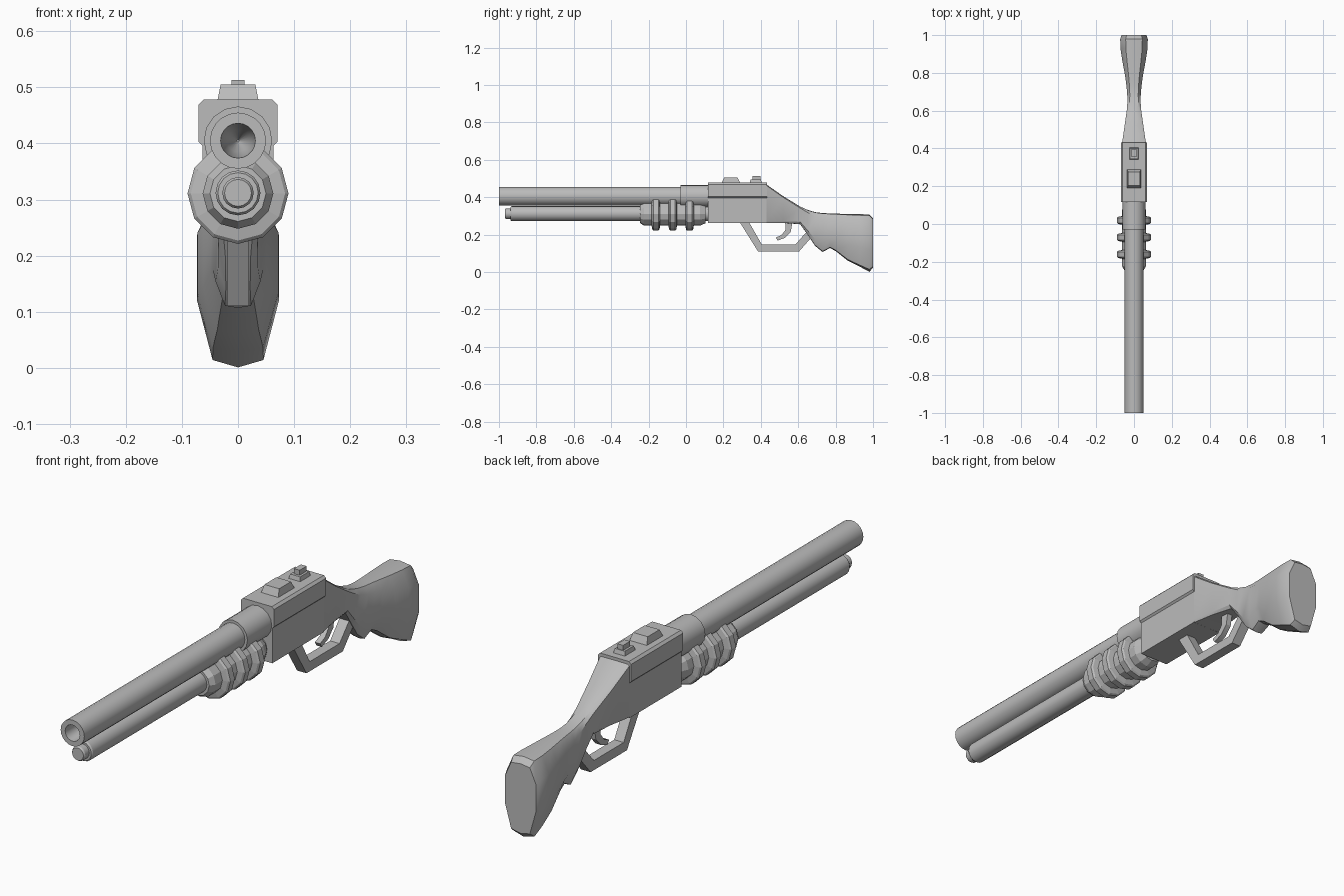
import bpy, bmesh, math

steel = bpy.data.materials.new("grey")
steel.diffuse_color = (0.5, 0.5, 0.5, 1)


def finish(name, bm, angle=30):
    bmesh.ops.remove_doubles(bm, verts=bm.verts, dist=1e-5)
    bmesh.ops.recalc_face_normals(bm, faces=bm.faces)
    me = bpy.data.meshes.new(name)
    bm.to_mesh(me)
    bm.free()
    ob = bpy.data.objects.new(name, me)
    bpy.context.collection.objects.link(ob)
    me.materials.append(steel)
    bpy.ops.object.select_all(action='DESELECT')
    bpy.context.view_layer.objects.active = ob
    ob.select_set(True)
    if angle:
        bpy.ops.object.shade_smooth_by_angle(angle=math.radians(angle))
    return ob


def skin(name, rings, angle=30):
    """Bridge equal-length point rings and cap both ends."""
    bm = bmesh.new()
    vs = [[bm.verts.new(p) for p in r] for r in rings]
    n = len(rings[0])
    for a, b in zip(vs, vs[1:]):
        for i in range(n):
            j = (i + 1) % n
            bm.faces.new((a[i], a[j], b[j], b[i]))
    bm.faces.new(vs[0])
    bm.faces.new(vs[-1])
    return finish(name, bm, angle)


def turned(name, z, profile, sides, angle=30):
    """Round part along y from (y, radius) pairs."""
    return skin(name, [[(r * math.cos(2 * math.pi * i / sides), y,
                         z + r * math.sin(2 * math.pi * i / sides))
                        for i in range(sides)] for y, r in profile], angle)


def plate(name, outline, half):
    """Side outline of (y, z) points given thickness in x."""
    return skin(name, [[(x, y, z) for y, z in outline] for x in (-half, half)])


def block(name, y0, y1, z0, z1, half, inset=0.0, slope=0.0):
    """Box whose top may be inset in x and sloped in at both ends."""
    return skin(name, [[(-half, y0, z0), (half, y0, z0), (half, y1, z0), (-half, y1, z0)],
                       [(-half + inset, y0 + slope, z1), (half - inset, y0 + slope, z1),
                        (half - inset, y1 - slope, z1), (-half + inset, y1 - slope, z1)]])


# Barrel with hollow muzzle, and the sleeve joining it to the receiver
turned("barrel", 0.405, [(-0.85, 0.002), (-0.90, 0.02), (-0.95, 0.028), (-1, 0.031),
                         (-1, 0.05), (0.13, 0.05)], 20)
turned("barrel_sleeve", 0.405, [(-0.03, 0.05), (-0.03, 0.061), (0.13, 0.061)], 16)

# Magazine tube with end cap
turned("magazine_tube", 0.312, [(-0.968, 0.024), (-0.962, 0.028), (-0.938, 0.028),
                                (-0.938, 0.036), (-0.932, 0.04), (0.13, 0.04)], 16)

# Ribbed pump grip
pump = [(-0.245, 0.05), (-0.225, 0.063)]
for y in (-0.18, -0.09, 0.0):
    pump += [(y - 0.004, 0.063), (y, 0.084), (y + 0.006, 0.09),
             (y + 0.032, 0.09), (y + 0.038, 0.084), (y + 0.042, 0.063)]
pump += [(0.075, 0.063), (0.105, 0.05)]
turned("pump_grip", 0.311, pump, 12, 0)

# Receiver body with a wider chamfered cover
block("receiver", 0.117, 0.43, 0.262, 0.42, 0.063)
c = 0.009
cover = [(-0.063, 0.396), (-0.07, 0.403), (-0.07, 0.478 - c), (-0.07 + c, 0.478),
         (0.07 - c, 0.478), (0.07, 0.478 - c), (0.07, 0.403), (0.063, 0.396)]
skin("receiver_cover", [[(x, y, z) for x, z in cover] for y in (0.117, 0.432)])

# Raised sights
block("front_rail", 0.19, 0.29, 0.475, 0.505, 0.037, 0.006, 0.014)
block("rear_sight_base", 0.34, 0.405, 0.475, 0.494, 0.025, 0.004, 0.005)
block("rear_sight", 0.355, 0.397, 0.49, 0.513, 0.012)

# Stock: y, top, bottom, half width, top-edge fraction, bottom-edge fraction
stations = [
    (0.43, 0.468, 0.262, 0.063, 0.90, 0.95), (0.52, 0.405, 0.262, 0.050, 0.80, 0.88),
    (0.61, 0.350, 0.255, 0.037, 0.70, 0.75), (0.65, 0.332, 0.200, 0.035, 0.65, 0.65),
    (0.69, 0.320, 0.140, 0.036, 0.62, 0.60), (0.73, 0.315, 0.107, 0.040, 0.60, 0.58),
    (0.77, 0.313, 0.128, 0.045, 0.60, 0.58), (0.80, 0.312, 0.112, 0.050, 0.60, 0.58),
    (0.865, 0.310, 0.060, 0.062, 0.60, 0.60), (0.93, 0.309, 0.028, 0.072, 0.60, 0.62),
    (0.98, 0.308, 0.005, 0.073, 0.60, 0.62), (1.0, 0.288, 0.022, 0.066, 0.60, 0.60)]
rings = []
for y, t, b, w, ft, fb in stations:
    h = t - b
    k = min(1, max(0.12, (y - 0.43) / 0.5))
    half = [(0, b - 0.004 * (0.95 < y < 0.99)), (w * fb, b + 0.03 * h * k),
            (w, b + 0.38 * h * k), (w, t - 0.24 * h * k), (w * ft, t - 0.02 * h * k)]
    right = [(x, y, z) for x, z in half]
    left = [(-x, y, z) for x, z in half[:0:-1]]
    rings.append(right + [(0, y, t)] + left)
skin("stock", rings, 35)

# Trigger guard and trigger
plate("trigger_guard", [(0.285, 0.27), (0.385, 0.11), (0.605, 0.11), (0.675, 0.19),
                        (0.645, 0.215), (0.585, 0.147), (0.405, 0.147), (0.335, 0.27)], 0.02)
plate("trigger", [(0.53, 0.27), (0.57, 0.27), (0.56, 0.215), (0.53, 0.183), (0.49, 0.168),
                  (0.48, 0.184), (0.51, 0.197), (0.532, 0.225)], 0.011)
